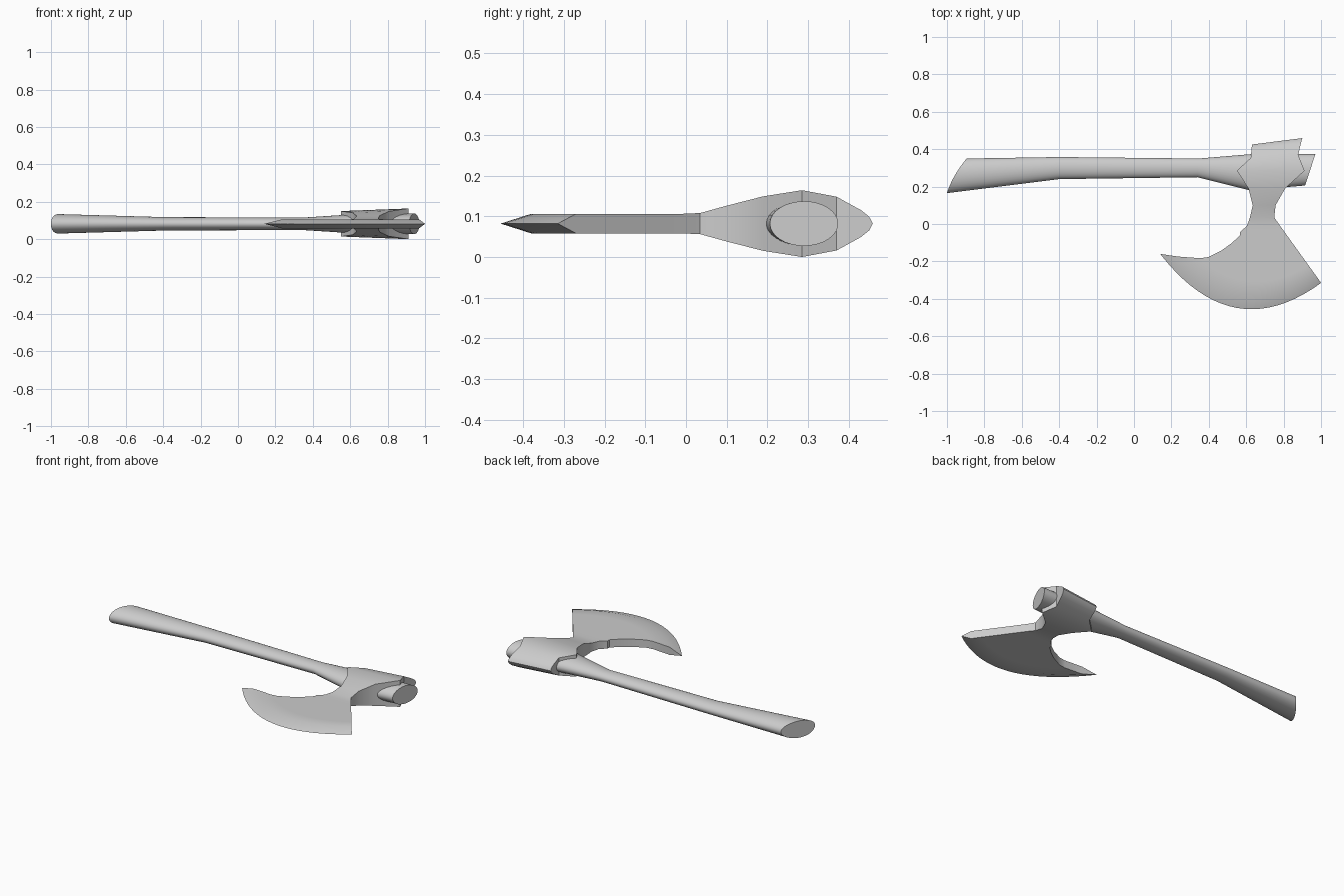
import bpy, bmesh, math

if "Cube" in bpy.data.objects:
    bpy.data.objects.remove(bpy.data.objects["Cube"])

ZC = 0.082  # height of the flat symmetry plane


def finish(name, bm):
    bmesh.ops.remove_doubles(bm, verts=bm.verts, dist=1e-5)
    bmesh.ops.recalc_face_normals(bm, faces=bm.faces)
    me = bpy.data.meshes.new(name)
    bm.to_mesh(me)
    bm.free()
    ob = bpy.data.objects.new(name, me)
    bpy.context.collection.objects.link(ob)
    bpy.context.view_layer.objects.active = ob
    ob.select_set(True)
    bpy.ops.object.shade_smooth_by_angle(angle=math.radians(33))
    ob.select_set(False)


def clamp(v):
    return max(0, min(1, v))


def make_handle():
    # oval stations: low x, low y, high x, high y, half height
    stations = [
        (-1, 0.165, -0.895, 0.35, 0.052),
        (-0.4, 0.24, -0.4, 0.358, 0.036),
        (0.34, 0.25, 0.345, 0.35, 0.033),
        (0.62, 0.18, 0.62, 0.373, 0.051),
        (0.915, 0.206, 0.97, 0.374, 0.055),
    ]
    n = 32
    bm = bmesh.new()
    rings = []
    for k, (xl, yl, xh, yh, hz) in enumerate(stations):
        bulge = 0.012 if k == 0 else 0  # rounded butt
        ring = []
        for i in range(n):
            c, s = math.cos(2 * math.pi * i / n), math.sin(2 * math.pi * i / n)
            t = (1 + c) / 2
            ring.append(bm.verts.new((xl + (xh - xl) * t - bulge * s * s,
                                      yl + (yh - yl) * t, ZC + hz * s)))
        rings.append(ring)
    for a, b in zip(rings, rings[1:]):
        for i in range(n):
            j = (i + 1) % n
            bm.faces.new((a[i], a[j], b[j], b[i]))
    bm.faces.new(rings[0])
    bm.faces.new(rings[-1])
    finish("handle", bm)


def head_rows():
    rows = []  # left point, right point, left and right half thickness, bow
    # blade: the inner outline sets the rows, the right side is a straight line
    inner = [(0.14, -0.16), (0.235, -0.174), (0.353, -0.183), (0.396, -0.177),
             (0.47, -0.14), (0.525, -0.1), (0.567, -0.06), (0.567, -0.043), (0.604, -0.01)]
    right_y = [-0.315, -0.27, -0.22]
    for k, (x, y) in enumerate(inner):
        yr = right_y[k] if k < len(right_y) else y
        xr = 0.774 - 0.719 * yr
        h = 0.024 if k else 0  # sharp cutting edge
        rows.append((x, y, xr, yr, h, h, -4.25 * yr * yr))
    # neck and socket: y, left x, right x, half thickness
    body = [(0.035, 0.62, 0.75, 0.026), (0.1, 0.635, 0.757, 0.044),
            (0.19, 0.612, 0.808, 0.067), (0.285, 0.55, 0.912, 0.082),
            (0.37, 0.624, 0.878, 0.066), (0.43, 0.629, 0.892, 0.033),
            (0.45, 0.63, 0.897, 0.017), (0.459, 0.63, 0.9, 0)]
    for y, xl, xr, h in body:
        skew = 0.034 * clamp((y - 0.285) / 0.174)       # slanted poll
        taper = 1 - 0.17 * clamp((y - 0.05) / 0.2)      # thinner on the left
        rows.append((xl, y - skew, xr, y, h * taper, h, 0))
    return rows


def make_head():
    cols = 20
    bm = bmesh.new()
    sides = []
    for s in (1, -1):
        grid = []
        for xl, yl, xr, yr, hl, hr, bow in head_rows():
            line = []
            for c in range(cols + 1):
                t = c / cols
                b = 2 * t * (1 - t) * bow
                line.append(bm.verts.new((xl + (xr - xl) * t + 0.1 * b,
                                          yl + (yr - yl) * t + b,
                                          ZC + s * (hl + (hr - hl) * t))))
            grid.append(line)
        sides.append(grid)
    # broad faces
    for g in sides:
        for a, b in zip(g, g[1:]):
            for c in range(cols):
                bm.faces.new((a[c], a[c + 1], b[c + 1], b[c]))
    # side walls
    up, down = sides
    for c in (0, cols):
        for r in range(len(up) - 1):
            bm.faces.new((up[r][c], up[r + 1][c], down[r + 1][c], down[r][c]))
    finish("axe_head", bm)


make_handle()
make_head()
